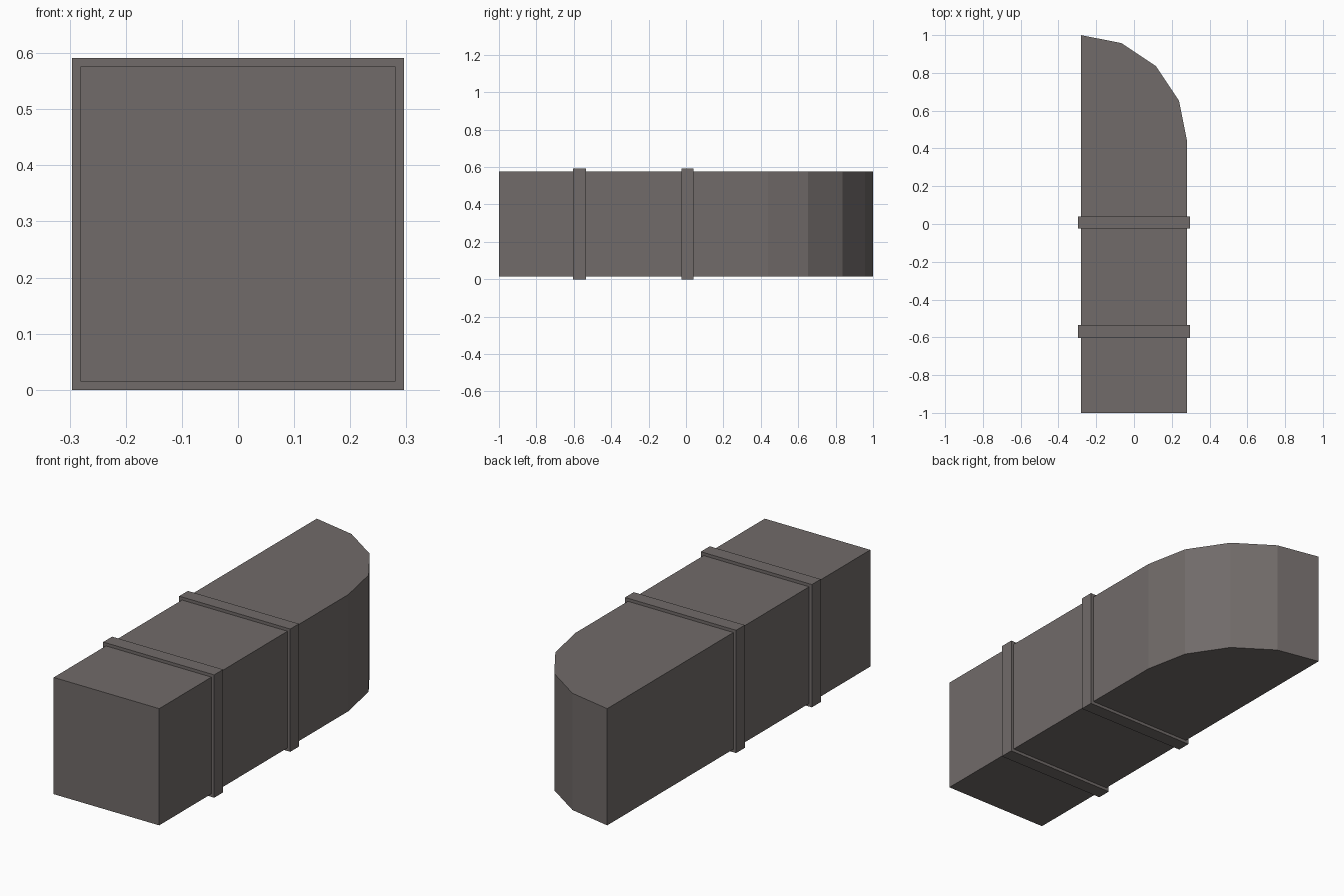
import bpy, bmesh, math

if "Cube" in bpy.data.objects:
    bpy.data.objects.remove(bpy.data.objects["Cube"])

metal = bpy.data.materials.new("warm grey metal")
metal.diffuse_color = (0.165, 0.147, 0.142, 1)
metal.use_nodes = True
metal.node_tree.nodes["Principled BSDF"].inputs["Base Color"].default_value = metal.diffuse_color


def prism(name, outline, z0, z1):
    """Extrude a flat xy outline from z0 up to z1."""
    bm = bmesh.new()
    base = bm.faces.new([bm.verts.new((x, y, z0)) for x, y in outline])
    top = bmesh.ops.extrude_face_region(bm, geom=[base])["geom"]
    for v in top:
        if isinstance(v, bmesh.types.BMVert):
            v.co.z = z1
    bmesh.ops.recalc_face_normals(bm, faces=bm.faces)
    mesh = bpy.data.meshes.new(name)
    bm.to_mesh(mesh)
    bm.free()
    mesh.materials.append(metal)
    obj = bpy.data.objects.new(name, mesh)
    bpy.context.collection.objects.link(obj)
    return obj


# Square duct whose back end turns through a faceted quarter round
W, B = 0.2808, 0.2955
R = 2 * W
outline = [(-W, -1), (W, -1)]
for i in range(5):
    a = math.radians(22.5 * i)
    outline.append((-W + R * math.cos(a), 1 - R + R * math.sin(a)))
prism("duct_body", outline, B - W, B + W)

# Raised joint bands around the duct
for name, y0, y1 in (("front_band", -0.603, -0.535), ("middle_band", -0.025, 0.041)):
    prism(name, [(-B, y0), (B, y0), (B, y1), (-B, y1)], 0, 2 * B)
